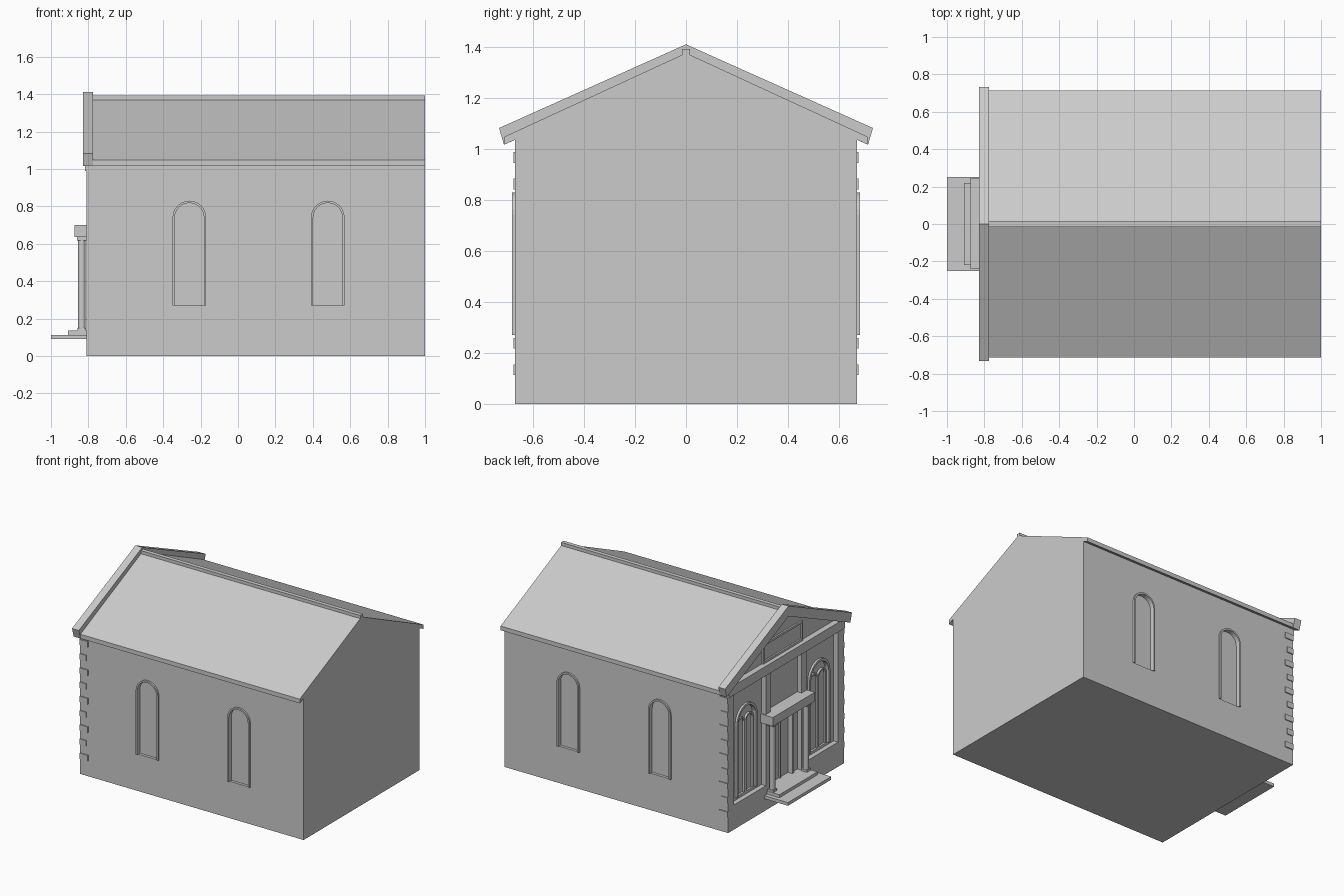
import bpy, bmesh, math
from mathutils import Vector

cube = bpy.data.objects.get("Cube")
if cube:
    bpy.data.objects.remove(cube, do_unlink=True)

stone = bpy.data.materials.new("pale_grey_stone")
stone.use_nodes = True
GREY = (0.6, 0.6, 0.6, 1)
stone.diffuse_color = GREY
stone.node_tree.nodes["Principled BSDF"].inputs["Base Color"].default_value = GREY


def prism(name, pts, axis, a, b):
    """Extrude a 2D outline (across, up) along x or y from a to b."""
    bm = bmesh.new()
    place = (lambda u, z: (a, u, z)) if axis == 'x' else (lambda u, z: (u, a, z))
    face = bm.faces.new([bm.verts.new(place(u, z)) for u, z in pts])
    ext = bmesh.ops.extrude_face_region(bm, geom=[face])
    shift = Vector((b - a, 0, 0)) if axis == 'x' else Vector((0, b - a, 0))
    bmesh.ops.translate(bm, vec=shift,
                        verts=[v for v in ext["geom"] if isinstance(v, bmesh.types.BMVert)])
    bmesh.ops.recalc_face_normals(bm, faces=bm.faces)
    mesh = bpy.data.meshes.new(name)
    bm.to_mesh(mesh)
    bm.free()
    mesh.materials.append(stone)
    ob = bpy.data.objects.new(name, mesh)
    bpy.context.collection.objects.link(ob)
    return ob


def box(name, x, y, z):
    return prism(name, [(y[0], z[0]), (y[1], z[0]), (y[1], z[1]), (y[0], z[1])], 'x', *x)


def arch(c, r, z0, top, n=12):
    """Round-headed outline running up the left, over and down the right."""
    spring = top - r
    arc = [(c - r * math.cos(math.pi * i / n), spring + r * math.sin(math.pi * i / n))
           for i in range(n + 1)]
    return [(c - r, z0)] + arc + [(c + r, z0)]


def arch_ring(name, c, r, z0, top, width, axis, a, b):
    inner = arch(c, r - width, z0, top - width)
    return prism(name, arch(c, r, z0, top) + inner[::-1], axis, a, b)


def cut(target, cutter):
    cutter.hide_render = True
    mod = target.modifiers.new("opening", 'BOOLEAN')
    mod.operation, mod.solver, mod.object = 'DIFFERENCE', 'EXACT', cutter
    bpy.context.view_layer.objects.active = target
    bpy.ops.object.modifier_apply(modifier=mod.name)
    bpy.data.objects.remove(cutter, do_unlink=True)


# Main hall: walls and flush gable roof in one outline
FRONT, BACK = -0.775, 1.0
half = [(0.67, 0), (0.67, 1.036), (0.714, 1.016), (0.714, 1.047)]
hall = prism("hall_walls_and_roof",
             half + [(0, 1.376)] + [(-y, z) for y, z in reversed(half)], 'x', FRONT, BACK)
box("ridge_cap", (FRONT, BACK), (-0.015, 0.015), (1.36, 1.392))

# Side windows: shallow arched recess with a thin raised rim
for side in (-1, 1):
    for i, c in enumerate((-0.26, 0.48)):
        cut(hall, prism("window_cutter", arch(c, 0.08, 0.27, 0.82), 'y',
                        side * 0.65, side * 0.7))
        arch_ring(f"side_window_rim_{side}_{i}", c, 0.09, 0.27, 0.83, 0.012, 'y',
                  side * 0.65, side * 0.683)

# Corner posts with toothed quoins
for side in (-1, 1):
    box(f"corner_post_{side}", (-0.81, FRONT), sorted((side * 0.60, side * 0.67)), (0, 1.03))
    for i in range(9):
        z = 0.134 + i * 0.104
        end = -0.742 if i % 2 == 0 else -0.758
        box(f"quoin_{side}_{i}", (-0.808, end), sorted((side * 0.62, side * 0.677)),
            (z - 0.021, z + 0.021))

# Entrance wall: plinth, pilasters, beam and raking cornice
box("plinth_middle", (-0.81, FRONT), (-0.18, 0.18), (0, 0.135))
for side in (-1, 1):
    box(f"plinth_{side}", (-0.81, FRONT), sorted((side * 0.18, side * 0.60)), (0, 0.18))
    box(f"pilaster_{side}", (-0.81, FRONT), sorted((side * 0.18, side * 0.235)), (0.18, 1.0))
box("entablature_beam", (-0.818, FRONT), (-0.67, 0.67), (0.99, 1.06))
rake = [(-0.733, 1.082), (0, 1.41), (0.733, 1.082), (0.714, 1.016), (0, 1.335), (-0.714, 1.016)]
prism("raking_cornice", rake, 'x', -0.83, FRONT)

# Framed panel in the pediment
for z in (1.06, 1.19):
    box("pediment_panel_rail", (-0.787, FRONT), (-0.23, 0.23), (z, z + 0.015))
for y in (-0.23, 0.215):
    box("pediment_panel_stile", (-0.787, FRONT), (y, y + 0.015), (1.06, 1.205))

# Entrance windows: outer arch with a pair of lancets
for side in (-1, 1):
    c = side * 0.42
    cut(hall, prism("window_cutter", arch(c, 0.105, 0.2, 0.835), 'x', -0.76, -0.8))
    arch_ring(f"entrance_window_rim_{side}", c, 0.12, 0.2, 0.85, 0.018, 'x', -0.79, -0.76)
    for k in (-1, 1):
        arch_ring(f"lancet_{side}_{k}", c + k * 0.049, 0.05, 0.2, 0.76, 0.012, 'x',
                  -0.775, -0.755)

# Door with surround
cut(hall, box("door_cutter", (-0.8, -0.755), (-0.1, 0.1), (0.135, 0.6)))
for y in (-0.12, 0.1):
    box("door_jamb", (-0.79, FRONT), (y, y + 0.02), (0.135, 0.62))
box("door_head", (-0.79, FRONT), (-0.12, 0.12), (0.6, 0.62))
box("door_meeting_rail", (-0.765, -0.75), (-0.008, 0.008), (0.135, 0.6))

# Porch: steps, columns and hood
box("lower_step", (-1.0, -0.81), (-0.25, 0.25), (0.09, 0.113))
box("upper_step", (-0.91, -0.78), (-0.22, 0.22), (0.113, 0.135))
box("porch_hood", (-0.875, FRONT), (-0.24, 0.245), (0.635, 0.70))
for y in (-0.195, 0.195):
    bpy.ops.mesh.primitive_cylinder_add(vertices=16, radius=0.02, depth=0.49,
                                        location=(-0.835, y, 0.38))
    column = bpy.context.object
    column.name = "porch_column"
    column.data.materials.append(stone)
    bpy.ops.object.shade_smooth_by_angle()
    box("column_capital", (-0.862, -0.81), (y - 0.027, y + 0.027), (0.617, 0.636))
    box("column_base", (-0.858, -0.812), (y - 0.023, y + 0.023), (0.135, 0.15))
